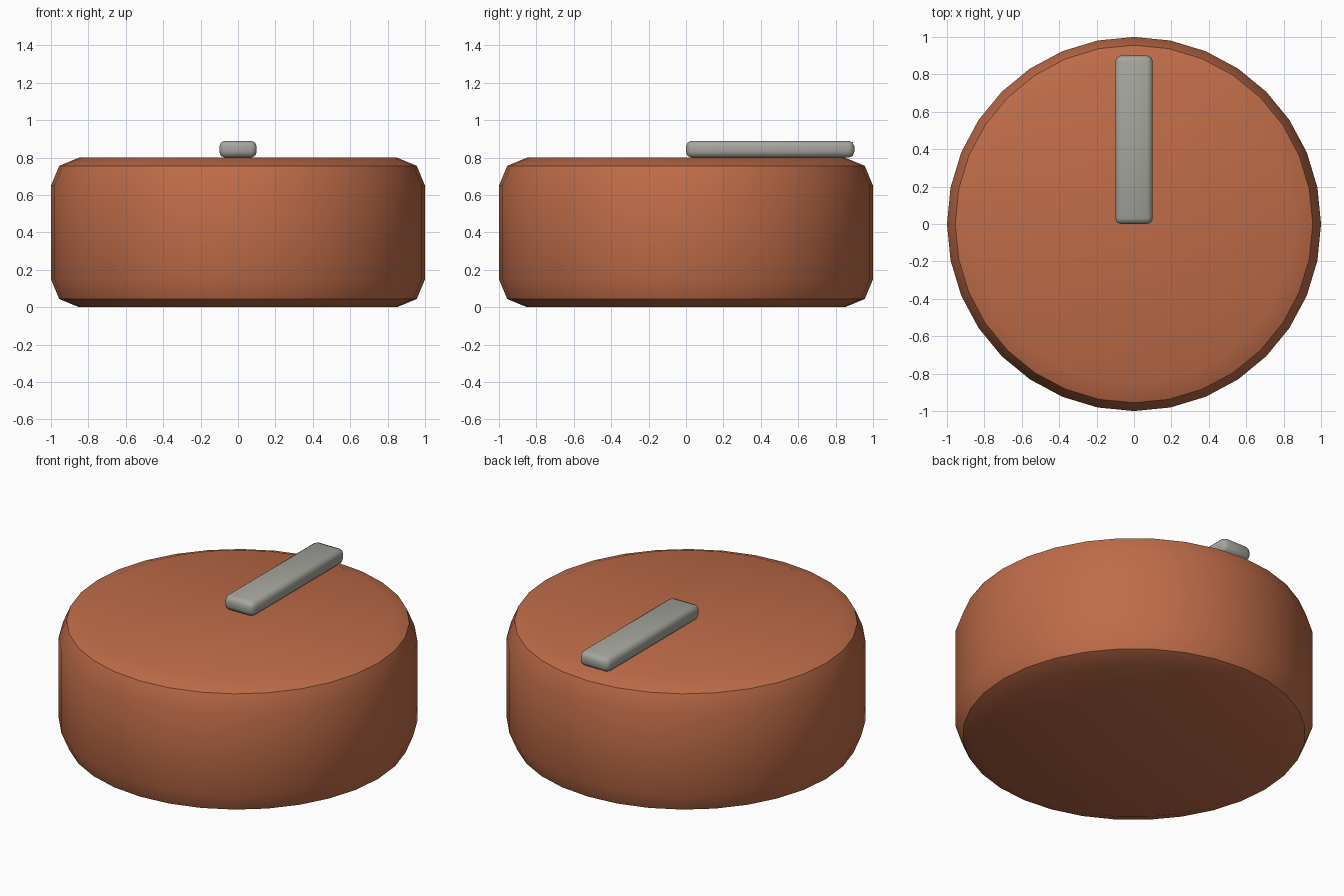
import bpy
import math

cube = bpy.data.objects.get("Cube")
if cube:
    bpy.data.objects.remove(cube, do_unlink=True)


def material(name, colour):
    mat = bpy.data.materials.new(name)
    mat.use_nodes = True
    mat.diffuse_color = colour
    mat.node_tree.nodes["Principled BSDF"].inputs["Base Color"].default_value = colour
    return mat


def finish(name, mat, bevel, segments, smooth_angle):
    """Name, colour, bevel and smooth the active object."""
    obj = bpy.context.object
    obj.name = name
    obj.data.materials.append(mat)
    bpy.ops.object.transform_apply(location=True, rotation=True, scale=True)
    mod = obj.modifiers.new("Rounded edges", 'BEVEL')
    mod.width = bevel
    mod.segments = segments
    mod.limit_method = 'ANGLE'
    mod.angle_limit = math.radians(30)
    bpy.ops.object.modifier_apply(modifier=mod.name)
    bpy.ops.object.shade_smooth_by_angle(angle=math.radians(smooth_angle))
    return obj


terracotta = material("terracotta brown", (0.52, 0.15, 0.065, 1))
grey = material("warm grey", (0.38, 0.38, 0.34, 1))

# Round body with rounded rims
bpy.ops.mesh.primitive_cylinder_add(vertices=32, radius=1, depth=0.8, location=(0, 0, 0.4))
finish("knob_body", terracotta, 0.15, 2, 30)

# Pointer bar from the centre to the back rim
bpy.ops.mesh.primitive_cube_add(size=1, location=(0, 0.45, 0.845))
bpy.context.object.scale = (0.2, 0.9, 0.09)
finish("pointer_bar", grey, 0.03, 2, 60)
